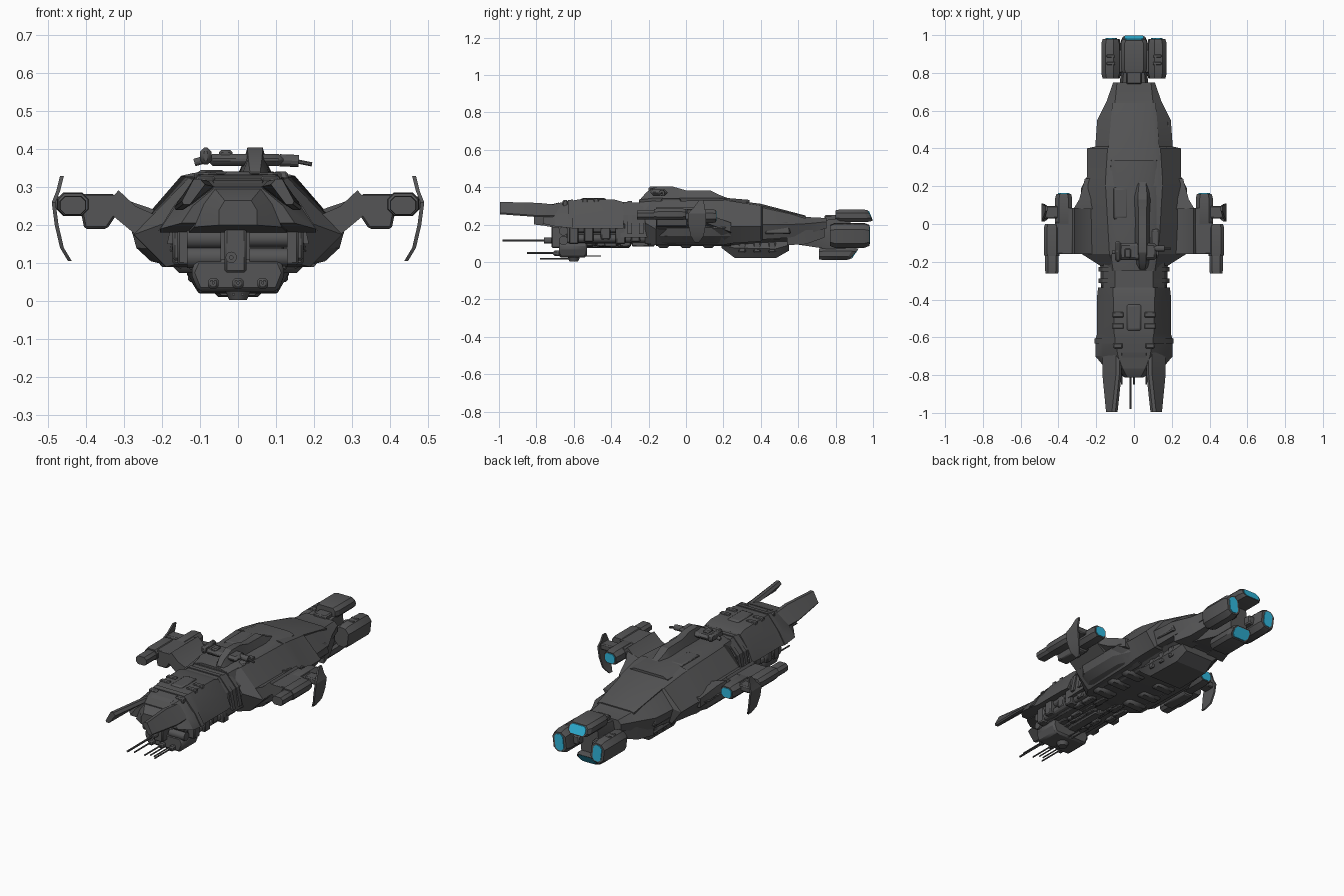
import bpy, bmesh, math, random
from mathutils import Vector

random.seed(4)


def material(name, rgb):
    m = bpy.data.materials.new(name)
    m.diffuse_color = (*rgb, 1)
    return m


HULL = material("dark_grey_hull", (0.09, 0.09, 0.092))
GLOW = material("cyan_engine_glow", (0.03, 0.48, 0.73))


def skin(name, rings, mat=HULL, mirror=False, bevel=0):
    """Skin a list of equal-length rings into a closed solid."""
    bm = bmesh.new()
    vs = [[bm.verts.new(p) for p in r] for r in rings]
    n = len(vs[0])
    for a, b in zip(vs, vs[1:]):
        for i in range(n):
            bm.faces.new((a[i], a[(i + 1) % n], b[(i + 1) % n], b[i]))
    bm.faces.new(vs[0])
    bm.faces.new(vs[-1])
    bmesh.ops.recalc_face_normals(bm, faces=bm.faces)
    me = bpy.data.meshes.new(name)
    bm.to_mesh(me)
    bm.free()
    me.materials.append(mat)
    ob = bpy.data.objects.new(name, me)
    bpy.context.collection.objects.link(ob)
    if bevel:
        b = ob.modifiers.new("bevel", 'BEVEL')
        b.width, b.segments = bevel, 1
    if mirror:
        ob.modifiers.new("mirror", 'MIRROR')
    return ob


def hull(name, secs, **k):
    """Sections: y, half widths top/mid/bottom, heights top/mid/bottom."""
    return skin(name, [[(-t, y, zt), (t, y, zt), (m, y, zm), (b, y, zb), (-b, y, zb), (-m, y, zm)]
                       for y, t, m, b, zt, zm, zb in secs], **k)


def box(name, x0, x1, y0, y1, z0, z1, top=1.0, bevel=0.006, **k):
    cx, cy, hx, hy = (x0 + x1) / 2, (y0 + y1) / 2, (x1 - x0) / 2, (y1 - y0) / 2
    ring = lambda z, s: [(cx + i * hx * s, cy + j * hy * s, z) for i, j in ((-1, -1), (1, -1), (1, 1), (-1, 1))]
    return skin(name, [ring(z0, 1), ring(z1, top)], bevel=bevel, **k)


def prism(name, prof, y0, y1, **k):
    return skin(name, [[(x, y, z) for x, z in prof] for y in (y0, y1)], **k)


def rod(name, p, q, r, r2=None, n=12, **k):
    p, q = Vector(p), Vector(q)
    d = (q - p).normalized()
    u = d.orthogonal().normalized()
    v = d.cross(u)
    circ = lambda c, rr: [c + (u * math.cos(a) + v * math.sin(a)) * rr
                          for a in (2 * math.pi * (i + .5) / n for i in range(n))]
    return skin(name, [circ(p, r), circ(q, r if r2 is None else r2)], **k)


def pod(name, cx, cz, w, h, y0, y1, glow=None, front=.75, back=.85, tilt=0, slant=0, **k):
    """Chamfered nacelle along y; glow is the exhaust plate's share of width and height, slant leans its rear."""
    def ring(y, s, f=(1, 1), lean=0):
        a, b = w * f[0] / 2, h * f[1] / 2
        c = min(a, b) * .56
        pts = [(a, b - c), (a - c, b), (c - a, b), (-a, b - c), (-a, c - b), (c - a, -b), (a - c, -b), (a, c - b)]
        ca, sa = math.cos(tilt) * s, math.sin(tilt) * s
        return [(cx + x * ca - z * sa, y + lean * z, cz + x * sa + z * ca) for x, z in pts]
    e = (y1 - y0) * .12
    skin(name, [ring(y0, front), ring(y0 + e, 1), ring(y1 - e, 1, lean=slant), ring(y1, back, lean=slant)], **k)
    if glow:
        skin(name + "_exhaust", [ring(y1 - .002, 1, glow, slant), ring(y1 + .004, 1, glow, slant)], mat=GLOW, **k)


# Rear armoured hull
hull("rear_hull", [
    (.75, .09, .11, .11, .235, .215, .18), (.65, .10, .145, .13, .24, .205, .15),
    (.55, .12, .195, .17, .262, .20, .13), (.41, .13, .205, .18, .295, .20, .12),
    (.40, .14, .25, .19, .30, .19, .11), (.25, .15, .25, .20, .325, .19, .10),
    (.19, .15, .28, .20, .33, .18, .09), (-.16, .13, .275, .19, .325, .175, .09),
    (-.22, .11, .18, .15, .315, .21, .10)])
hull("rear_roof_plate", [(.64, .09, .115, .115, .248, .242, .21), (.40, .11, .135, .135, .311, .300, .26),
                         (.20, .12, .15, .15, .337, .33, .30)])
hull("central_deck", [(.34, .09, .12, .13, .332, .32, .28), (.22, .09, .13, .15, .342, .325, .28),
                      (-.18, .08, .12, .14, .342, .325, .28), (-.25, .06, .11, .13, .335, .32, .28)])
box("rear_flank_armour", .10, .195, .42, .56, .15, .215, top=.8, mirror=True)
skin("waist_sponson", [[(.16, y, .20), (x, y, .185), (x - .012, y, .14), (x - .05, y, .105), (.15, y, .085)]
                       for y, x in ((-.16, .24), (-.10, .28), (.14, .28), (.24, .235))], mirror=True)

# Front armoured hull and its collar
hull("front_collar", [(-.35, .10, .16, .175, .32, .25, .13), (-.18, .10, .16, .18, .318, .25, .13)])
hull("front_hull", [(-.765, .06, .12, .15, .300, .25, .205), (-.70, .085, .165, .205, .312, .25, .19),
                    (-.61, .10, .165, .205, .328, .25, .18), (-.58, .105, .165, .195, .333, .25, .18),
                    (-.38, .11, .16, .195, .333, .25, .18), (-.335, .11, .16, .19, .32, .25, .18)])
hull("front_hull_band", [(-.632, .10, .17, .210, .330, .25, .185), (-.605, .10, .17, .210, .334, .25, .185)])
hull("nose", [(-.812, .035, .05, .05, .265, .24, .20), (-.765, .06, .09, .115, .295, .255, .195),
              (-.68, .065, .11, .13, .318, .26, .18)])
# Thin slanted bow plates that carry on the hull's upper slope
for s in (-1, 1):
    skin("bow_prong", [[(s * x0, y, z1 - .014), (s * (x0 + .012), y, z1), (s * (x0 + .03), y, z1), (s * x1, y, z0 + .008),
                        (s * (x1 - .004), y, z0), (s * (x1 - .022), y, z0)]
                       for y, x0, x1, z0, z1 in ((-.995, .087, .148, .255, .321), (-.79, .065, .168, .24, .316),
                                                 (-.68, .065, .165, .24, .305))])

# Deck fittings on the front hull
box("foredeck_hatch", -.04, .04, -.57, -.42, .325, .341, top=.85)
for y in (-.54, -.48):
    box("foredeck_vent", .055, .115, y - .014, y + .014, .30, .339, mirror=True, bevel=.004)
box("foredeck_rail", .06, .11, -.66, -.63, .29, .33, mirror=True)
for y in (-.24, -.30):
    hull("collar_rib", [(y - .012, .10, .166, .187, .325, .252, .15), (y + .012, .10, .166, .187, .325, .252, .15)])

# Exposed machinery below the front hull
box("machinery_core", -.12, .12, -.64, -.10, .10, .20)
box("machinery_spine", -.035, .022, -.72, -.30, .075, .20)
for z in (.165, .115):
    rod("feed_drum", (.03, -.655, z), (.13, -.655, z), .024, n=16)
    rod("left_feed_drum", (-.045, -.65, z), (-.135, -.65, z), .028, n=16)
    rod("side_pipe", (.135, -.62, z + .01), (.135, -.18, z + .01), .021, mirror=True)
for i, y in enumerate((-.60, -.52, -.43, -.35, -.27)):
    box("machinery_rib", .10, .16 + .012 * (i % 2), y - .026, y + .026, .095 + .012 * (i % 3), .205, mirror=True)
for i in range(18):
    x, y = random.uniform(0, .10), random.uniform(-.56, -.18)
    a, b = random.uniform(.015, .04), random.uniform(.02, .05)
    box("underside_fitting", x, x + a, y - b, y + b, random.uniform(.08, .095), .12, mirror=True, bevel=.004)

# Chin gun battery
prism("chin_housing", [(-.125, .075), (-.105, .025), (.105, .025), (.125, .075), (.11, .11), (-.11, .11)],
      -.68, -.53, bevel=.01)
for x in (-.065, 0, .065):
    box("chin_gun_mount", x - .014, x + .014, -.71, -.66, .033, .06)
    rod("chin_gun_barrel", (x, -.85, .048), (x, -.68, .048), .0045, n=8)
rod("long_cannon_barrel", (-.018, -.98, .115), (-.018, -.70, .115), .006, n=8)
rod("long_cannon_sleeve", (-.018, -.76, .115), (-.018, -.68, .115), .015)
rod("chin_turret", (0, -.60, .003), (0, -.60, .04), .024, .04, n=16)
for x in (-.012, .012):
    rod("turret_barrel_front", (x, -.78, .018), (x, -.60, .018), .004, n=8)
    rod("turret_barrel_rear", (x, -.60, .032), (x, -.455, .032), .004, n=8)

# Belly
hull("belly_keel", [(-.20, .13, .14, .10, .14, .12, .10), (.0, .16, .17, .12, .14, .11, .085),
                    (.22, .16, .17, .12, .14, .11, .085), (.62, .11, .12, .08, .16, .13, .10)])
hull("belly_module", [(.19, .11, .13, .11, .11, .09, .075), (.26, .12, .135, .105, .11, .075, .022),
                      (.48, .12, .135, .10, .11, .07, .020), (.55, .10, .12, .09, .12, .09, .06)])
for y in (.30, .38, .46):
    box("belly_module_rib", .09, .132, y - .02, y + .02, .05, .11, mirror=True)
for y in (-.12, .0, .12):
    box("belly_rib", .04, .17, y - .035, y + .035, .074, .11, bevel=.015, mirror=True)

# Wings
prism("wing", [(.13, .25), (.22, .228), (.27, .25), (.315, .292), (.325, .28), (.40, .28),
               (.40, .235), (.33, .225), (.27, .175), (.16, .17)], -.16, .085, mirror=True)
skin("wing_rear_fairing", [[(.16, y, .22), (x, y, z), (x, y, z - .05), (.16, y, .14)]
                           for y, x, z in ((.08, .32, .275), (.13, .29, .25), (.24, .26, .21))], mirror=True)
prism("wing_weapon_bay", [(.305, .25), (.325, .282), (.42, .282), (.415, .24), (.405, .19), (.345, .19)],
      -.16, .01, mirror=True, bevel=.006)
pod("wing_gun_pod", .435, .255, .085, .062, -.17, .0, mirror=True, front=.92)
pod("wing_gun_muzzle", .435, .252, .07, .05, -.262, -.15, mirror=True, front=.95)
pod("wing_engine", .372, .245, .09, .075, -.02, .16, glow=(.7, .7), mirror=True)
box("fin_mount", .40, .482, .03, .095, .24, .275, mirror=True)
skin("wing_fin", [[(x - .005, y0, z), (x + .005, y0, z), (x + .005, y1, z), (x - .005, y1, z)]
                  for x, y0, y1, z in ((.464, .07, .095, .33), (.474, .04, .10, .29), (.486, .012, .108, .26),
                                       (.478, .012, .106, .20), (.464, .025, .095, .14), (.443, .045, .07, .105))],
     mirror=True)

# Offset dorsal ridge and its cross-mounted gun
skin("dorsal_ridge", [[(.045 - w, y, .32), (.045 - w * .45, y, z), (.045 + w * .45, y, z), (.045 + w, y, .32)]
                      for y, w, z in ((.24, .035, .335), (.17, .05, .362), (.13, .052, .383), (.0, .045, .383),
                                      (-.07, .045, .403), (-.15, .045, .404), (-.21, .04, .375), (-.24, .03, .34))])
box("dorsal_gun_body", -.08, .12, -.19, -.10, .356, .388, bevel=.013)
box("dorsal_gun_breech", -.10, -.07, -.20, -.09, .36, .404, bevel=.01)
box("dorsal_gun_sight", -.05, -.015, -.18, -.13, .375, .398)
rod("dorsal_gun_sleeve", (.11, -.13, .371), (.16, -.13, .369), .016)
rod("dorsal_gun_barrel", (.15, -.13, .369), (.195, -.13, .36), .006, n=8)
rod("dorsal_gun_counterweight", (-.115, -.15, .365), (-.09, -.15, .372), .01)
box("deck_side_box", -.11, -.03, .02, .20, .33, .345, top=.85)
box("deck_locker", .09, .135, -.14, -.02, .31, .342, top=.8)

# Tail boom and engines
hull("tail_boom", [(.55, .09, .11, .10, .20, .15, .10), (.75, .06, .075, .06, .225, .15, .07),
                   (.88, .05, .06, .05, .235, .15, .06)])
skin("tail_shroud", [[(.05, y, z1), (x, y, z1 - .02), (x, y, z0), (.05, y, z0)]
                     for y, x, z0, z1 in ((.54, .17, .09, .17), (.64, .14, .095, .20), (.74, .10, .13, .22))],
     mirror=True)
pod("upper_engine", 0, .248, .14, .066, .80, .985, glow=(.72, .72), front=.85, slant=-.4)
pod("side_engine", .121, .142, .096, .128, .77, .98, glow=(.55, .72), tilt=-.12, front=.85, mirror=True)
pod("lower_engine", 0, .043, .14, .066, .71, .9, glow=(.72, .72), front=.85, slant=.7)
box("upper_engine_pylon", -.04, .04, .74, .86, .19, .25)
box("lower_engine_pylon", -.04, .04, .72, .86, .05, .12)
box("side_engine_pylon", .04, .10, .80, .92, .12, .17, mirror=True)
for y in (.85, .89):
    box("side_engine_vent", .10, .145, y - .008, y + .008, .195, .209, mirror=True, bevel=.003)

# Smooth shading with crisp edges
bpy.ops.object.select_all(action='SELECT')
bpy.context.view_layer.objects.active = bpy.context.collection.objects[0]
bpy.ops.object.shade_smooth_by_angle(angle=math.radians(25))
